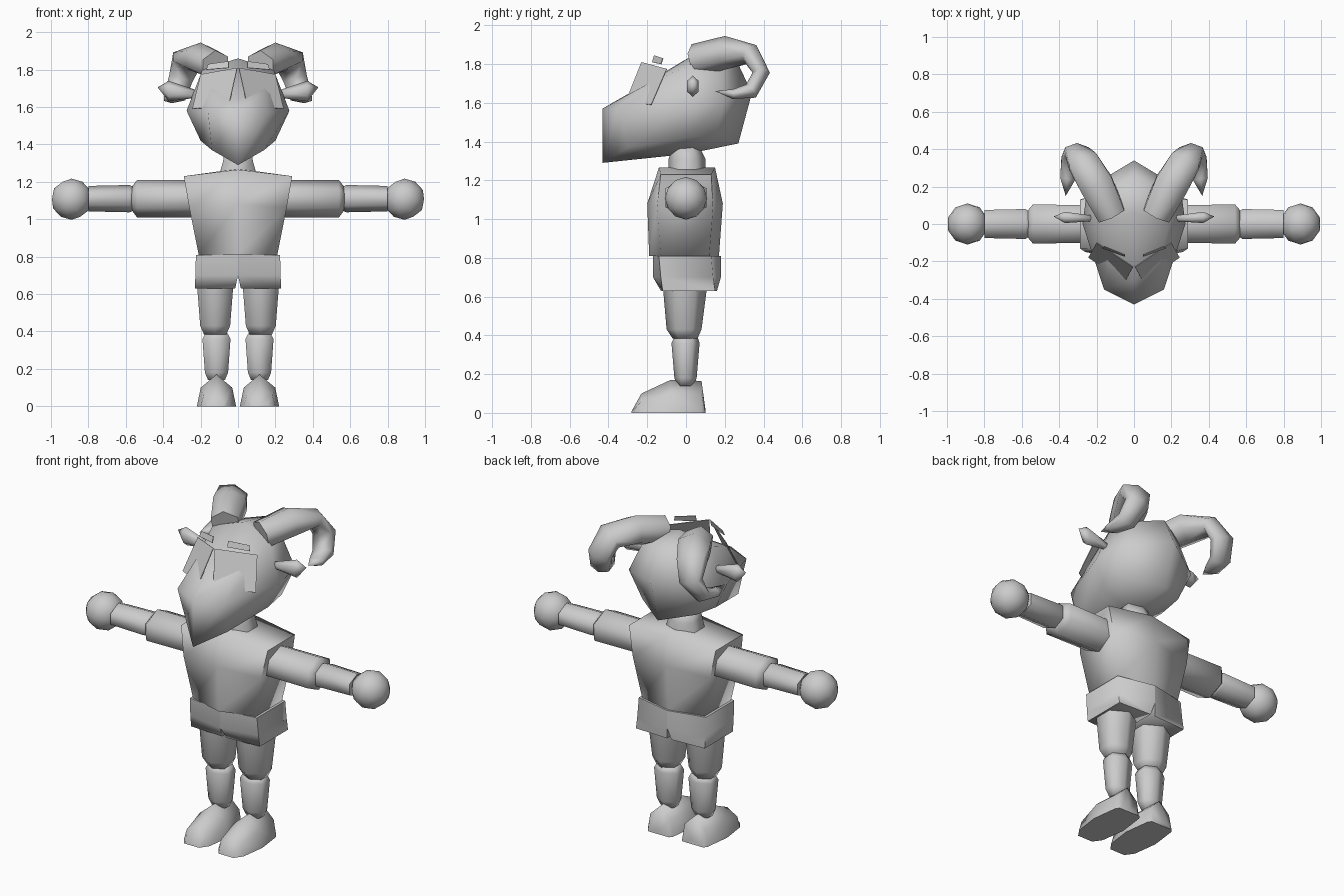
import bpy, bmesh, math
from mathutils import Vector

if "Cube" in bpy.data.objects:
    bpy.data.objects.remove(bpy.data.objects["Cube"])

grey = bpy.data.materials.new("plain_grey")
grey.use_nodes = True
GREY = (0.6, 0.6, 0.6, 1)
grey.diffuse_color = GREY
grey.node_tree.nodes["Principled BSDF"].inputs["Base Color"].default_value = GREY


def finish(name, bm, angle=80):
    bmesh.ops.recalc_face_normals(bm, faces=bm.faces)
    me = bpy.data.meshes.new(name)
    bm.to_mesh(me)
    bm.free()
    ob = bpy.data.objects.new(name, me)
    bpy.context.collection.objects.link(ob)
    me.materials.append(grey)
    bpy.ops.object.select_all(action='DESELECT')
    ob.select_set(True)
    bpy.context.view_layer.objects.active = ob
    bpy.ops.object.shade_smooth_by_angle(angle=math.radians(angle))
    return ob


def loft(name, rings, sx=1, angle=80):
    """Skin a list of rings; a ring of one point closes the end in a fan."""
    bm = bmesh.new()
    rows = [[bm.verts.new((p[0] * sx, p[1], p[2])) for p in r] for r in rings]
    for a, b in zip(rows, rows[1:]):
        n = max(len(a), len(b))
        for i in range(n):
            j = (i + 1) % n
            if len(a) == 1:
                bm.faces.new((a[0], b[j], b[i]))
            elif len(b) == 1:
                bm.faces.new((a[i], a[j], b[0]))
            else:
                bm.faces.new((a[i], a[j], b[j], b[i]))
    for end in (rows[0], rows[-1]):
        if len(end) > 2:
            bm.faces.new(end)
    return finish(name, bm, angle)


def both(name, rings, angle=80):
    for side, sx in (("left", 1), ("right", -1)):
        loft(f"{side}_{name}", rings, sx, angle)


def sym(half):
    """Complete a ring from its +x half, listed from front to back."""
    return half + [(-x, y, z) for x, y, z in reversed(half) if x > 0]


def hexring(c, u, v, n=6):
    """Ring round c spanned by the half-axes u and v, with corners on v."""
    c, u, v = Vector(c), Vector(u), Vector(v)
    return [c + u * math.cos(a) / 0.866 + v * math.sin(a)
            for a in (math.pi / 2 + math.tau * i / n for i in range(n))]


def column(x, rows):
    """Upright limb: rows of z, half width, front y, back y."""
    return [hexring((x, (f + b) / 2, z), (w, 0, 0), (0, (b - f) / 2, 0))
            for z, w, f, b in rows]


def beam(rows):
    """Sideways limb: rows of x, y, z, half depth, half height."""
    return [hexring((x, y, z), (0, d, 0), (0, 0, h)) for x, y, z, d, h in rows]


# Torso and neck
torso = []
for z, zs, w, f, sf, sb, b in (
        (0.81, 0.81, 0.21, -0.19, -0.13, 0.12, 0.17),
        (1.08, 1.06, 0.26, -0.20, -0.15, 0.14, 0.19),
        (1.265, 1.23, 0.29, -0.14, -0.13, 0.13, 0.15)):
    torso.append(sym([(0, f, z), (w, sf, zs), (w, sb, zs), (0, b, z)]))
loft("torso", [[(0, 0, 0.81)]] + torso + [[(0, 0, 1.27)]])
loft("neck", column(0, [(1.22, 0.105, -0.09, 0.10), (1.31, 0.08, -0.09, 0.10),
                        (1.37, 0.07, -0.07, 0.07)]))

# Shorts, one half for each leg
both("shorts_leg", [
    [(0, -0.17, 0.81), (0.225, -0.14, 0.81), (0.225, 0.13, 0.81), (0, 0.18, 0.81)],
    [(0, -0.17, 0.70), (0.228, -0.13, 0.70), (0.228, 0.14, 0.70), (0, 0.18, 0.70)],
    [(0.015, -0.13, 0.63), (0.23, -0.12, 0.63), (0.23, 0.15, 0.63), (0.015, 0.16, 0.63)]])

# Legs
both("upper_leg", column(0.122, [(0.66, 0.098, -0.12, 0.11), (0.43, 0.08, -0.10, 0.08),
                                 (0.385, 0.06, -0.07, 0.06)]))
both("lower_leg", column(0.115, [(0.39, 0.06, -0.06, 0.06), (0.36, 0.075, -0.075, 0.07),
                                 (0.18, 0.062, -0.06, 0.055), (0.14, 0.045, -0.045, 0.04)]))

# Feet: rows of y, half width, side height, top height
foot = []
for y, w, zs, zt in ((-0.28, 0.05, 0.005, 0.01), (-0.23, 0.085, 0.06, 0.10),
                     (-0.08, 0.105, 0.10, 0.17), (0.08, 0.085, 0.10, 0.165),
                     (0.10, 0.07, 0.01, 0.02)):
    foot.append([(0.115 - w, y, 0), (0.115 - w * 0.8, y, zs), (0.115, y, zt),
                 (0.115 + w * 0.8, y, zs), (0.115 + w, y, 0)])
both("foot", foot)

# Arms and ball hands
both("upper_arm", beam([(0.24, 0, 1.11, 0.10, 0.10), (0.54, 0, 1.11, 0.105, 0.10),
                        (0.57, 0, 1.11, 0.07, 0.06)]))
both("forearm", beam([(0.55, 0, 1.11, 0.06, 0.06), (0.58, 0, 1.11, 0.08, 0.073),
                      (0.80, 0, 1.11, 0.075, 0.068)]))
for side, sx in (("left", 1), ("right", -1)):
    bm = bmesh.new()
    bmesh.ops.create_icosphere(bm, subdivisions=2, radius=0.11)
    bmesh.ops.translate(bm, verts=bm.verts, vec=(0.89 * sx, 0, 1.107))
    finish(f"{side}_hand", bm)

# Head with a keeled muzzle
head = [
    [(0, -0.43, 1.29), (0.14, -0.30, 1.37), (0.20, 0.0, 1.42), (0.18, 0.16, 1.43), (0, 0.27, 1.39)],
    [(0, -0.43, 1.57), (0.16, -0.35, 1.57), (0.275, 0.0, 1.58), (0.25, 0.19, 1.60), (0, 0.34, 1.65)],
    [(0, -0.30, 1.645), (0.14, -0.21, 1.69), (0.19, 0.03, 1.80), (0.16, 0.18, 1.79), (0, 0.26, 1.82)]]
loft("head", [[(0, 0.0, 1.335)]] + [sym(h) for h in head] + [[(0, 0.06, 1.86)]])


def plate(name, quad, t=0.004):
    q = [Vector(p) for p in quad]
    n = (q[1] - q[0]).cross(q[2] - q[0]).normalized() * t
    both(name, [q, [p + n for p in q]], 30)


# Eye and brow plates
plate("eye_plate", [(0.005, -0.23, 1.81), (0.20, -0.10, 1.775),
                    (0.245, -0.18, 1.59), (0.05, -0.31, 1.61)])
plate("brow_plate", [(0.05, -0.165, 1.845), (0.16, -0.12, 1.83),
                     (0.17, -0.13, 1.80), (0.05, -0.175, 1.81)])

# Curled horns: centre, half width, half thickness
path = [((0.12, 0.05, 1.82), 0.075, 0.085), ((0.20, 0.21, 1.86), 0.09, 0.085),
        ((0.275, 0.335, 1.85), 0.08, 0.055), ((0.305, 0.388, 1.755), 0.065, 0.045),
        ((0.335, 0.335, 1.66), 0.055, 0.042), ((0.355, 0.24, 1.645), 0.04, 0.025)]
centres = [Vector(p[0]) for p in path] + [Vector((0.365, 0.15, 1.66))]
horn = []
for i, (c, w, h) in enumerate(path):
    t = (centres[i + 1] - centres[max(i - 1, 0)]).normalized()
    u = (Vector((1, 0, 0)) - t * t.x).normalized()
    horn.append(hexring(c, u * w, t.cross(u) * h))
both("horn", horn + [[centres[-1]]])

# Ears
both("ear", beam([(0.22, 0.03, 1.67, 0.015, 0.02), (0.37, 0.035, 1.685, 0.03, 0.055)])
     + [[(0.43, 0.04, 1.705)]])
